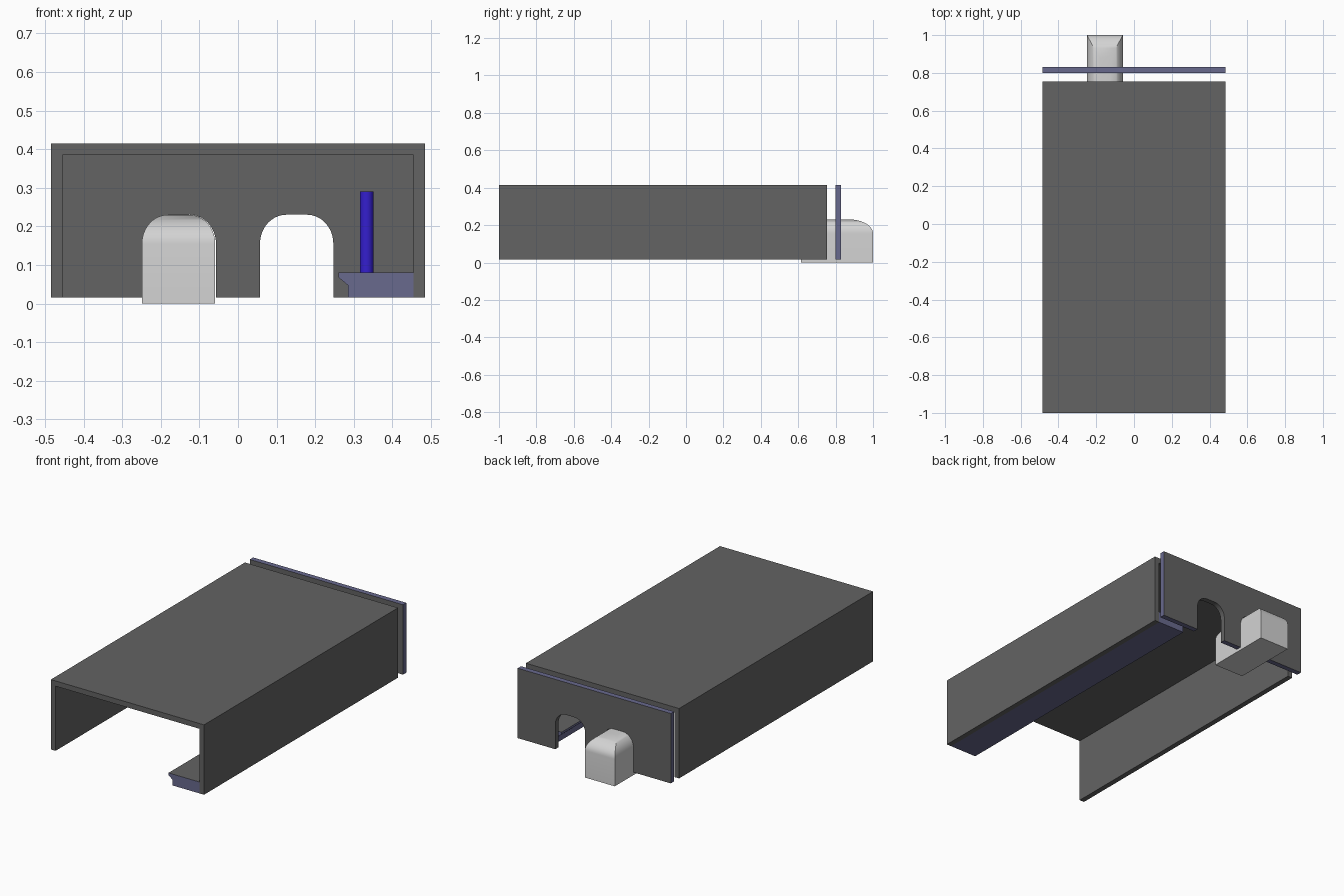
import bpy, bmesh, math

if "Cube" in bpy.data.objects:
    bpy.data.objects.remove(bpy.data.objects["Cube"])

def material(name, rgb):
    m = bpy.data.materials.new(name)
    m.diffuse_color = (*rgb, 1)
    m.use_nodes = True
    m.node_tree.nodes["Principled BSDF"].inputs["Base Color"].default_value = m.diffuse_color
    return m

GREY = material("dark grey", (0.125, 0.125, 0.125))
SLATE = material("slate blue", (0.14, 0.142, 0.27))
BLUE = material("bright blue", (0.034, 0.013, 0.62))
PALE = material("pale grey", (0.65, 0.65, 0.65))

def finish(name, bm, mats, rule=None, smooth=None):
    bmesh.ops.recalc_face_normals(bm, faces=bm.faces)
    if rule:
        for f in bm.faces:
            f.material_index = rule(f)
    me = bpy.data.meshes.new(name)
    bm.to_mesh(me)
    bm.free()
    ob = bpy.data.objects.new(name, me)
    bpy.context.collection.objects.link(ob)
    for m in mats:
        me.materials.append(m)
    if smooth:
        bpy.ops.object.select_all(action='DESELECT')
        ob.select_set(True)
        bpy.context.view_layer.objects.active = ob
        bpy.ops.object.shade_smooth_by_angle(angle=math.radians(smooth))
    return ob

def prism(outline, y0, y1):
    """Extrude an x-z outline along y."""
    bm = bmesh.new()
    a = [bm.verts.new((x, y0, z)) for x, z in outline]
    b = [bm.verts.new((x, y1, z)) for x, z in outline]
    n = len(outline)
    bm.faces.new(a)
    bm.faces.new(b[::-1])
    for i in range(n):
        j = (i + 1) % n
        bm.faces.new((a[i], b[i], b[j], a[j]))
    bm.normal_update()
    return bm

W, T, BOT, TOP = 0.485, 0.03, 0.015, 0.415   # shell half width, wall, bottom, top
CX, HW, SPRING, CROWN, RX = 0.152, 0.095, 0.155, 0.23, 0.068   # arch shape
STEPS = 10
ANGLES = [math.pi / 2 * i / STEPS for i in range(STEPS + 1)]

# Tunnel shell: roof and two side walls
shell = [(-W, BOT), (-W, TOP), (W, TOP), (W, BOT),
         (W - T, BOT), (W - T, TOP - T), (-W + T, TOP - T), (-W + T, BOT)]
finish("tunnel_shell", prism(shell, -1, 0.755), [GREY])

# End wall with two rounded arches, slate outer rim
def arch(cx):
    side = [(HW, BOT)] + [(HW - RX * (1 - math.cos(t)),
                           SPRING + (CROWN - SPRING) * math.sin(t)) for t in ANGLES]
    return [(cx + x, z) for x, z in side] + [(cx - x, z) for x, z in side[::-1]]

wall = [(-W, BOT), (-W, TOP), (W, TOP), (W, BOT)] + arch(CX) + arch(-CX)

def rim(f):
    c = f.calc_center_median()
    outer = abs(c.x) > W - 0.001 or c.z > TOP - 0.001 or c.z < BOT + 0.001
    return 1 if outer and abs(f.normal.y) < 0.5 else 0

finish("end_wall", prism(wall, 0.80, 0.83), [GREY, SLATE], rim, 30)

# Platform along the right wall, grey walking surface
platform = [(W - T, BOT), (W - T, 0.08), (0.26, 0.08), (0.26, 0.068),
            (0.285, 0.047), (0.285, BOT)]
finish("platform", prism(platform, -1, 0.755), [SLATE, GREY],
       lambda f: 1 if f.normal.z > 0.9 else 0)

# Post standing on the platform
bm = bmesh.new()
bmesh.ops.create_cone(bm, cap_ends=True, segments=24, radius1=0.0175, radius2=0.0175, depth=0.21)
bmesh.ops.translate(bm, verts=bm.verts, vec=(0.333, 0, 0.185))
finish("platform_post", bm, [BLUE], None, 40)

# Train car: rectangular rings shrinking towards a rounded roof
Y0, Y1, RY = 0.615, 1.0, 0.125
levels = [(0, 0, 0)] + [(RX * (1 - math.cos(t)), RY * (1 - math.cos(t)),
                         SPRING + (CROWN - SPRING) * math.sin(t)) for t in ANGLES]
bm = bmesh.new()
rings = []
for dx, dy, z in levels:
    x0, x1 = -0.154 - HW + dx, -0.154 + HW - dx
    rings.append([bm.verts.new(p) for p in ((x0, Y0 + dy, z), (x1, Y0 + dy, z),
                                            (x1, Y1 - dy, z), (x0, Y1 - dy, z))])
for lo, hi in zip(rings, rings[1:]):
    for i in range(4):
        j = (i + 1) % 4
        bm.faces.new((lo[i], lo[j], hi[j], hi[i]))
bm.faces.new(rings[0][::-1])
bm.faces.new(rings[-1])
finish("train_car", bm, [PALE], None, 30)
